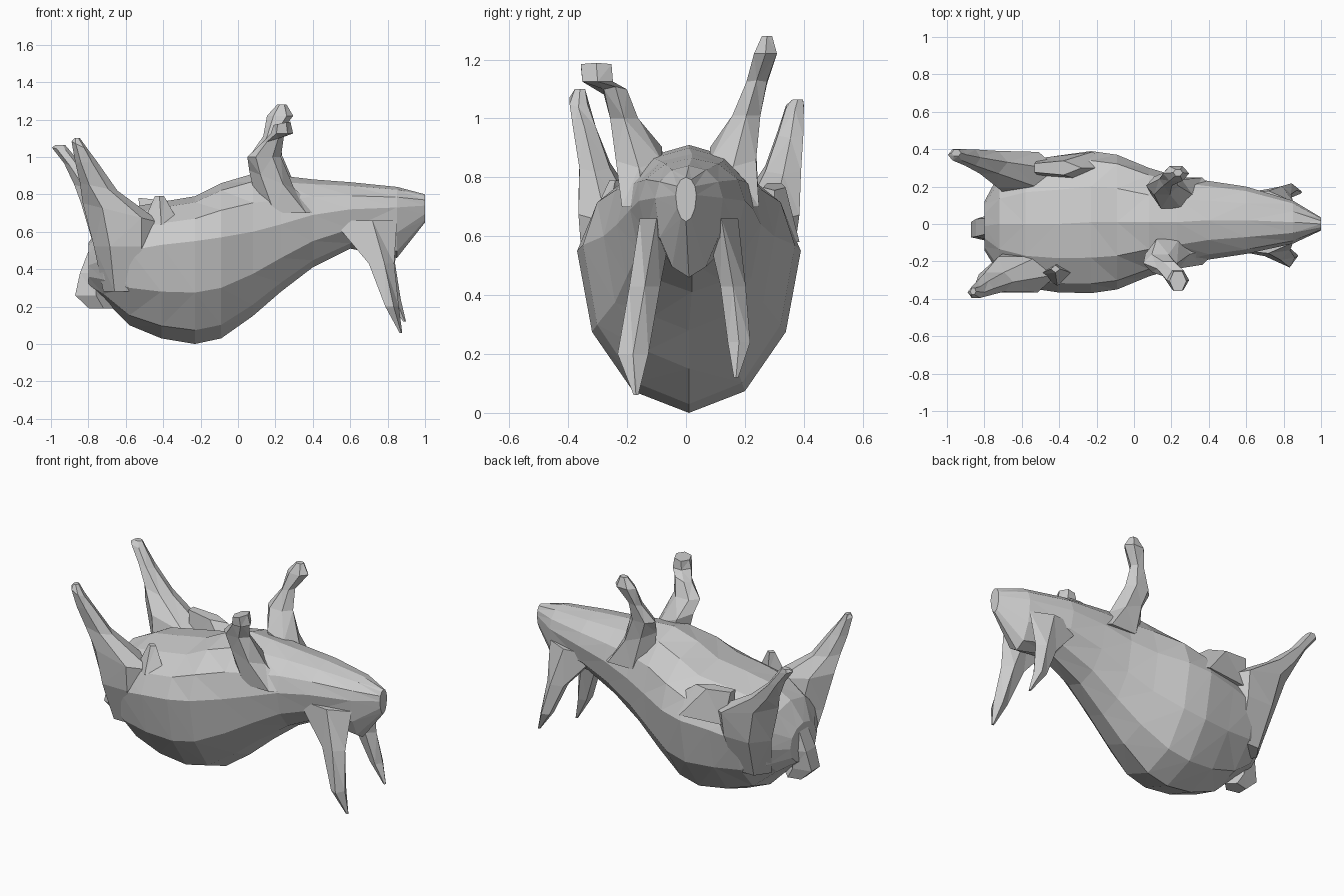
import bpy, bmesh, math


def skin(name, rings):
    """Join rings of equal point count into a closed, triangulated flat-shaded skin."""
    bm = bmesh.new()
    loops = [[bm.verts.new(p) for p in ring] for ring in rings]
    n = len(loops[0])
    for a, b in zip(loops, loops[1:]):
        for i in range(n):
            j = (i + 1) % n
            bm.faces.new((a[i], a[j], b[j], b[i]))
    bm.faces.new(loops[0])
    bm.faces.new(loops[-1])
    bmesh.ops.triangulate(bm, faces=bm.faces[:])
    bmesh.ops.recalc_face_normals(bm, faces=bm.faces[:])
    me = bpy.data.meshes.new(name)
    bm.to_mesh(me)
    bm.free()
    ob = bpy.data.objects.new(name, me)
    bpy.context.collection.objects.link(ob)
    return ob


def body_ring(x, low, mid, high, w, y=0.0, n=12):
    """Cross-section facing x with separate lower and upper heights."""
    pts = []
    for i in range(n):
        a = 2 * math.pi * i / n
        s, c = math.sin(a), math.cos(a)
        pts.append((x, y + w * c, mid + s * ((high - mid) if s > 0 else (mid - low))))
    return pts


def limb(name, stations, n=6):
    """Stations are x, y, z, radius in x, radius in y, tilt of the ring along x."""
    rings = []
    for x, y, z, rx, ry, tilt in stations:
        rings.append([(x + rx * math.cos(2 * math.pi * i / n),
                       y + ry * math.sin(2 * math.pi * i / n),
                       z + tilt * rx * math.cos(2 * math.pi * i / n)) for i in range(n)])
    return skin(name, rings)


# body lying on its back, with neck and head as one skin
skin("body_and_head", [body_ring(*s) for s in (
    (-0.80, 0.30, 0.42, 0.54, 0.13, -0.01),
    (-0.72, 0.24, 0.45, 0.66, 0.27),
    (-0.58, 0.10, 0.50, 0.73, 0.34),
    (-0.41, 0.03, 0.53, 0.76, 0.365),
    (-0.23, 0.00, 0.55, 0.79, 0.38, 0.01),
    (-0.09, 0.03, 0.57, 0.86, 0.36, 0.01),
    (0.08, 0.15, 0.60, 0.91, 0.29, 0.01),
    (0.23, 0.28, 0.64, 0.90, 0.245, 0.01),
    (0.40, 0.41, 0.69, 0.88, 0.21, 0.02),
    (0.60, 0.51, 0.72, 0.865, 0.18, 0.02),
    (0.85, 0.46, 0.73, 0.84, 0.115, 0.01),
    (1.00, 0.65, 0.74, 0.80, 0.035, 0.0))])

# drooping ears
limb("near_ear", [(0.66, -0.10, 0.66, 0.19, 0.06, 0), (0.76, -0.14, 0.43, 0.075, 0.055, 0),
                  (0.82, -0.18, 0.20, 0.04, 0.055, 0), (0.87, -0.17, 0.06, 0.008, 0.008, 0)], 5)
limb("far_ear", [(0.66, 0.12, 0.66, 0.19, 0.06, 0), (0.77, 0.16, 0.43, 0.07, 0.045, 0),
                 (0.83, 0.18, 0.24, 0.04, 0.04, 0), (0.89, 0.17, 0.12, 0.008, 0.008, 0)], 5)

# hind legs with broad thighs
limb("near_hind_leg", [(-0.60, -0.19, 0.28, 0.12, 0.10, 0), (-0.60, -0.25, 0.52, 0.17, 0.12, 0),
                       (-0.62, -0.27, 0.70, 0.21, 0.11, -0.25), (-0.745, -0.31, 0.84, 0.10, 0.06, -0.2),
                       (-0.81, -0.345, 0.97, 0.06, 0.045, 0), (-0.845, -0.365, 1.06, 0.045, 0.035, -0.5),
                       (-0.86, -0.36, 1.10, 0.015, 0.02, 0)])
limb("far_hind_leg", [(-0.60, 0.19, 0.28, 0.12, 0.10, 0), (-0.60, 0.26, 0.52, 0.17, 0.12, 0),
                      (-0.62, 0.29, 0.70, 0.22, 0.11, -0.25), (-0.775, 0.33, 0.83, 0.10, 0.07, -0.2),
                      (-0.875, 0.355, 0.95, 0.055, 0.05, -0.3), (-0.945, 0.37, 1.04, 0.05, 0.035, -0.2),
                      (-0.95, 0.38, 1.065, 0.025, 0.02, 0)])

# bent front legs
limb("near_front_leg", [(0.28, -0.14, 0.70, 0.17, 0.09, 0), (0.18, -0.16, 0.88, 0.12, 0.09, -0.4),
                        (0.14, -0.21, 1.00, 0.09, 0.055, 0), (0.185, -0.24, 1.09, 0.06, 0.045, 0.3),
                        (0.235, -0.30, 1.125, 0.06, 0.06, 0), (0.235, -0.305, 1.18, 0.045, 0.06, 0.2)])
limb("far_front_leg", [(0.28, 0.17, 0.70, 0.17, 0.09, 0), (0.20, 0.16, 0.88, 0.11, 0.09, -0.4),
                       (0.15, 0.205, 1.01, 0.085, 0.055, 0), (0.18, 0.24, 1.12, 0.045, 0.04, 0.2),
                       (0.225, 0.27, 1.22, 0.07, 0.045, 0), (0.235, 0.275, 1.28, 0.025, 0.02, 0)])

# stubby tail
limb("tail", [(-0.74, -0.02, 0.19, 0.07, 0.05, 0), (-0.79, -0.03, 0.26, 0.10, 0.07, 0),
              (-0.78, -0.02, 0.38, 0.08, 0.08, 0), (-0.75, -0.01, 0.54, 0.04, 0.07, 0)], 5)

# folds of skin on the flanks
limb("near_flank_fold", [(-0.41, -0.27, 0.64, 0.10, 0.06, 0), (-0.42, -0.24, 0.79, 0.025, 0.02, 0)], 4)
limb("far_flank_fold", [(-0.30, 0.30, 0.58, 0.25, 0.09, 0), (-0.42, 0.30, 0.77, 0.14, 0.04, -0.1)], 5)
